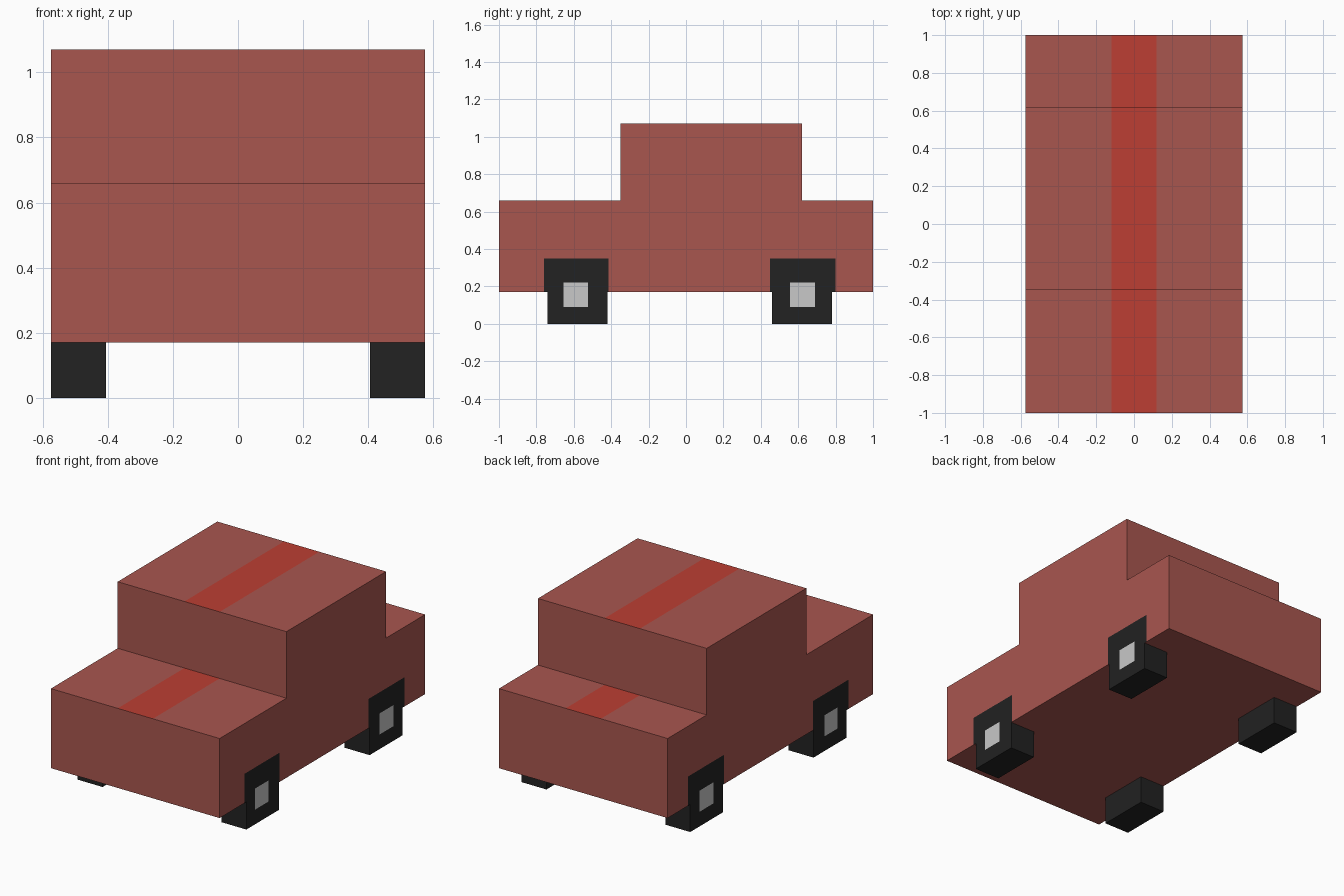
import bpy, bmesh
from mathutils import Vector

if "Cube" in bpy.data.objects:
    bpy.data.objects.remove(bpy.data.objects["Cube"])


def material(name, rgb):
    lin = [((c / 255 + 0.055) / 1.055) ** 2.4 for c in rgb]
    m = bpy.data.materials.new(name)
    m.diffuse_color = (*lin, 1)
    m.use_nodes = True
    m.node_tree.nodes["Principled BSDF"].inputs["Base Color"].default_value = m.diffuse_color
    return m


RED = material("faded red", (169, 86, 79))
STRIPE = material("bright red", (188, 63, 51))
TYRE = material("tyre black", (34, 34, 34))
HUB = material("hub grey", (200, 200, 200))

HALF_W = 0.575
HUB_Z = (0.09, 0.22)
# per axle: wheel block, painted arch, painted hub (y ranges)
AXLES = {
    "front": ((-0.74, -0.42), (-0.76, -0.415), (-0.655, -0.525)),
    "rear": ((0.46, 0.78), (0.45, 0.80), (0.555, 0.69)),
}


def box(lo, hi):
    bm = bmesh.new()
    bmesh.ops.create_cube(bm, size=1)
    for v in bm.verts:
        v.co = Vector([lo[i] if v.co[i] < 0 else hi[i] for i in range(3)])
    return bm


def cut(bm, axis, values):
    normal = Vector([float(i == axis) for i in range(3)])
    for value in values:
        bmesh.ops.bisect_plane(bm, geom=bm.verts[:] + bm.edges[:] + bm.faces[:],
                               plane_co=normal * value, plane_no=normal, dist=1e-5)


def finish(bm, name, mats, rule):
    bmesh.ops.recalc_face_normals(bm, faces=bm.faces[:])
    for f in bm.faces:
        f.material_index = rule(f.calc_center_median(), f.normal)
    me = bpy.data.meshes.new(name)
    bm.to_mesh(me)
    bm.free()
    for m in mats:
        me.materials.append(m)
    bpy.context.collection.objects.link(bpy.data.objects.new(name, me))


def inside(v, span):
    return span[0] < v < span[1]


# Body: low box, with the cabin extruded from its top
body = box((-HALF_W, -1, 0.17), (HALF_W, 1, 0.66))
cut(body, 0, (-0.12, 0.12))
cut(body, 1, [-0.35, 0.62] + [y for a in AXLES.values() for r in a[1:] for y in r])
cut(body, 2, (HUB_Z[1], 0.35))
body.normal_update()
roof = [f for f in body.faces
        if f.normal.z > 0.9 and inside(f.calc_center_median().y, (-0.35, 0.62))]
new = bmesh.ops.extrude_face_region(body, geom=roof)["geom"]
bmesh.ops.translate(body, vec=(0, 0, 0.41),
                    verts=[g for g in new if isinstance(g, bmesh.types.BMVert)])
left_over = [f for f in roof if f.is_valid]
if left_over:
    bmesh.ops.delete(body, geom=left_over, context='FACES')


def body_colour(c, n):
    if n.z > 0.9 and abs(c.x) < 0.12:
        return 1                      # stripe over bonnet, roof and boot
    if abs(n.x) > 0.9 and c.z < 0.35:
        for _, arch, hub in AXLES.values():
            if inside(c.y, hub) and c.z < HUB_Z[1]:
                return 3
            if inside(c.y, arch):
                return 2
    return 0


finish(body, "car_body", (RED, STRIPE, TYRE, HUB), body_colour)

# Wheels: blocks under the body with the hub painted on the outer face
for axle, (block, _, hub) in AXLES.items():
    for side, label in ((-1, "left"), (1, "right")):
        x0, x1 = sorted((side * 0.405, side * HALF_W))
        wheel = box((x0, block[0], 0), (x1, block[1], 0.17))
        cut(wheel, 1, hub)
        cut(wheel, 2, HUB_Z[:1])
        finish(wheel, f"{axle}_{label}_wheel", (TYRE, HUB),
               lambda c, n: int(n.x * side > 0.9 and inside(c.y, hub) and c.z > HUB_Z[0]))
